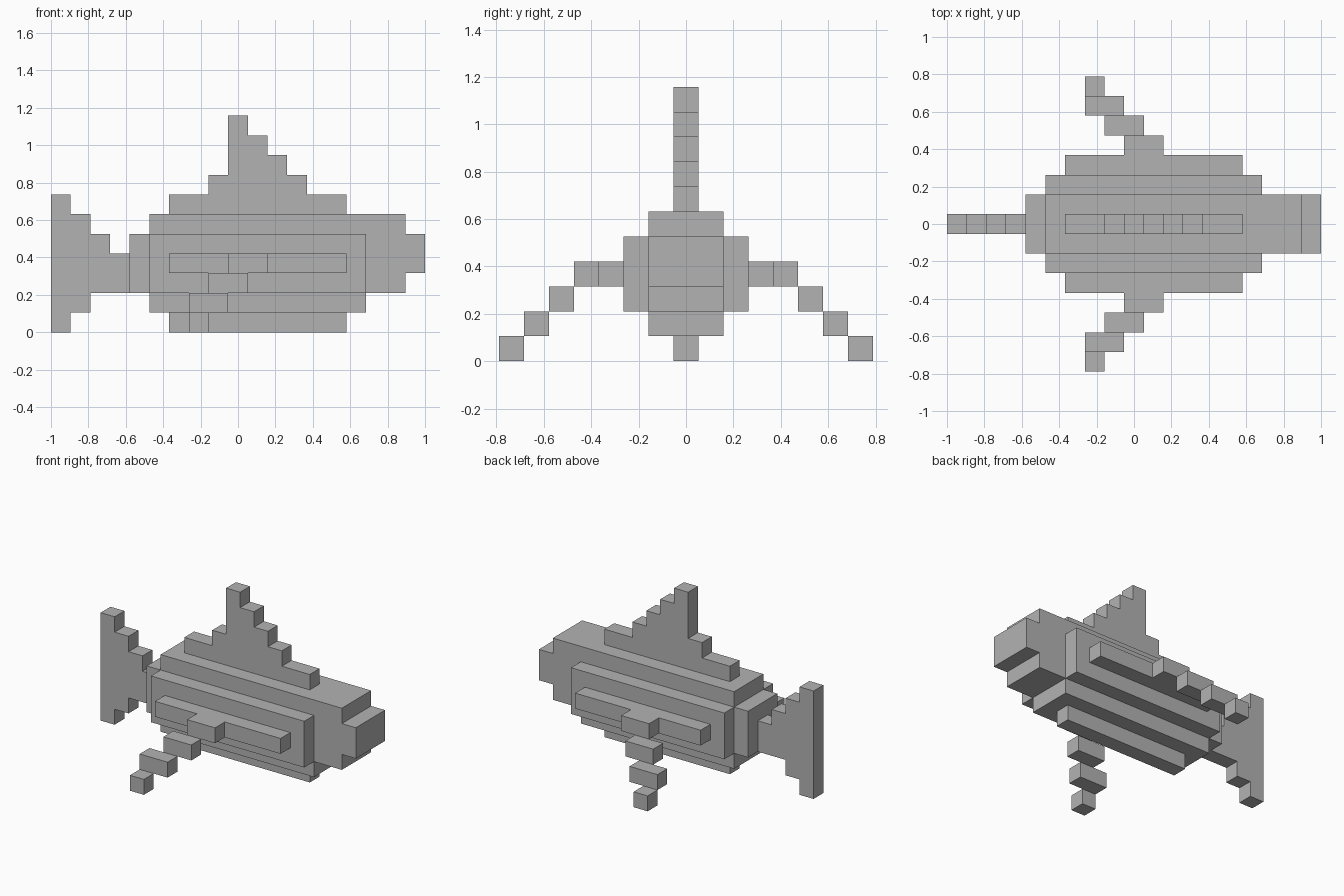
import bpy, bmesh, math
from mathutils import Vector

old = bpy.data.objects.get("Cube")
if old:
    bpy.data.objects.remove(old, do_unlink=True)

U = 2 / 19  # size of one block

grey = bpy.data.materials.new("plain grey")
grey.use_nodes = True
grey.diffuse_color = (0.45, 0.45, 0.45, 1)
grey.node_tree.nodes["Principled BSDF"].inputs["Base Color"].default_value = (0.45, 0.45, 0.45, 1)


def plate(name, columns, low, high, flat=False):
    """Extrude a stepped outline made of (x0, x1, bottom, top) columns, in blocks.
    Upright plates run from y=low to y=high, flat ones from z=low to z=high."""
    top = [(x, c[3]) for c in columns for x in c[:2]]
    bottom = [(x, c[2]) for c in reversed(columns) for x in (c[1], c[0])]
    outline = list(dict.fromkeys(top + bottom))
    bm = bmesh.new()
    place = (lambda x, v: (x - 9.5, v, low)) if flat else (lambda x, v: (x - 9.5, low, v))
    face = bm.faces.new([bm.verts.new(Vector(place(*p)) * U) for p in outline])
    moved = bmesh.ops.extrude_face_region(bm, geom=[face])["geom"]
    depth = (high - low) * U
    bmesh.ops.translate(bm, vec=(0, 0, depth) if flat else (0, depth, 0),
                        verts=[g for g in moved if isinstance(g, bmesh.types.BMVert)])
    bmesh.ops.dissolve_limit(bm, angle_limit=math.radians(1), verts=bm.verts, edges=bm.edges)
    bmesh.ops.recalc_face_normals(bm, faces=bm.faces)
    mesh = bpy.data.meshes.new(name)
    bm.to_mesh(mesh)
    bm.free()
    mesh.materials.append(grey)
    obj = bpy.data.objects.new(name, mesh)
    bpy.context.collection.objects.link(obj)
    return obj


# Body with blunt snout
plate("body", [(4, 5, 2, 5), (5, 16, 1, 6), (16, 18, 2, 6), (18, 19, 3, 5)], -1.5, 1.5)

# Belly keel
plate("belly_keel", [(6, 15, 0, 1)], -0.5, 0.5)

# Stepped back fin
plate("dorsal_fin", [(6, 8, 6, 7), (8, 9, 6, 8), (9, 10, 6, 11), (10, 11, 6, 10),
                     (11, 12, 6, 9), (12, 13, 6, 8), (13, 15, 6, 7)], -0.5, 0.5)

# Tail
plate("tail_fin", [(0, 1, 0, 7), (1, 2, 1, 6), (2, 3, 2, 5), (3, 4, 2, 4)], -0.5, 0.5)

# Flanks and swept side fins, mirrored front to back
for side, s in (("front", -1), ("back", 1)):
    plate(f"{side}_flank", [(5, 16, 2, 5)], 1.5 * s, 2.5 * s)
    plate(f"{side}_fin_root", [(6, 9, 2.5 * s, 3.5 * s), (9, 11, 2.5 * s, 4.5 * s),
                               (11, 15, 2.5 * s, 3.5 * s)], 3, 4, flat=True)
    for i, (x0, x1) in enumerate([(8, 10), (7, 9), (7, 8)]):
        plate(f"{side}_fin_step_{i + 1}", [(x0, x1, 2 - i, 3 - i)],
              (4.5 + i) * s, (5.5 + i) * s)
